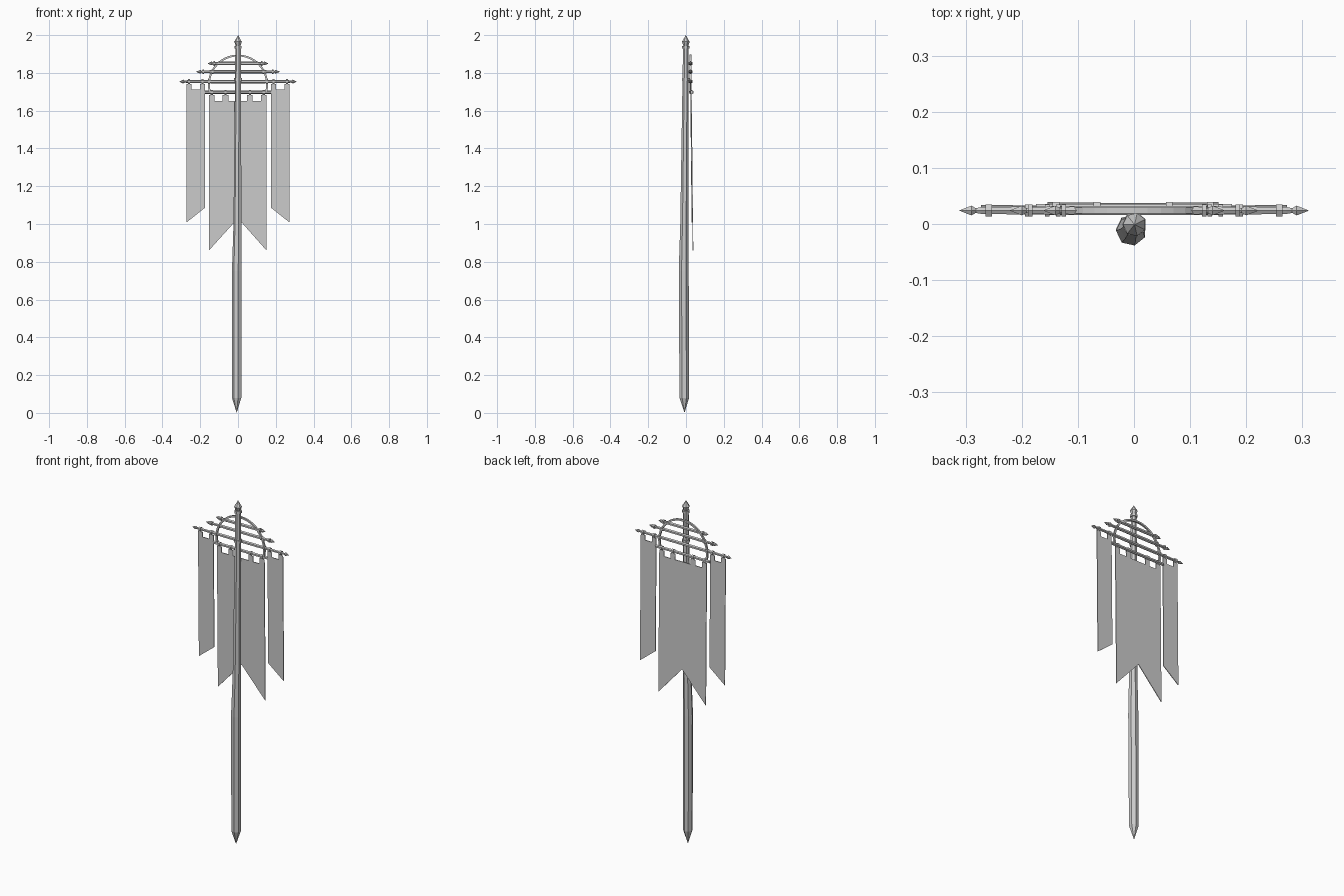
import bpy, bmesh, math
from mathutils import Vector

if "Cube" in bpy.data.objects:
    bpy.data.objects.remove(bpy.data.objects["Cube"])

grey = bpy.data.materials.new("light grey")
grey.use_nodes = True
grey.diffuse_color = (0.6, 0.6, 0.6, 1)
grey.node_tree.nodes["Principled BSDF"].inputs["Base Color"].default_value = grey.diffuse_color

BAR_Y = 0.024


def finish(name, bm):
    bmesh.ops.recalc_face_normals(bm, faces=bm.faces)
    mesh = bpy.data.meshes.new(name)
    bm.to_mesh(mesh)
    bm.free()
    mesh.materials.append(grey)
    obj = bpy.data.objects.new(name, mesh)
    bpy.context.collection.objects.link(obj)
    return obj


def lathe(name, stations, axis, sides):
    """Faceted rod: each station is (centre, radius), rings square to the axis."""
    bm = bmesh.new()
    rings = []
    for centre, radius in stations:
        ring = []
        for i in range(sides):
            a = math.tau * (i + 0.5) / sides
            u, v = radius * math.cos(a), radius * math.sin(a)
            offset = Vector((u, v, 0)) if axis == "z" else Vector((0, u, v))
            ring.append(bm.verts.new(Vector(centre) + offset))
        rings.append(ring)
    for low, high in zip(rings, rings[1:]):
        for i in range(sides):
            j = (i + 1) % sides
            bm.faces.new((low[i], low[j], high[j], high[i]))
    bm.faces.new(rings[0])
    bm.faces.new(rings[-1])
    bmesh.ops.remove_doubles(bm, verts=bm.verts, dist=0.0003)
    return finish(name, bm)


# Slightly crooked pole with a sharpened foot
lathe("pole", [((-0.007, -0.008, 0), 0.0001), ((-0.006, -0.009, 0.08), 0.026),
               ((-0.005, -0.012, 0.75), 0.027), ((-0.002, -0.009, 1.0), 0.022),
               ((0.001, -0.002, 1.76), 0.017), ((0.001, -0.001, 1.94), 0.015)], "z", 7)
for name, z, r in (("pole_ring", 1.765, 0.022), ("top_collar", 1.935, 0.02)):
    lathe(name, [((0.001, -0.001, z - 0.007), r), ((0.001, -0.001, z + 0.007), r)], "z", 7)
lathe("pole_finial", [((0.001, -0.001, 1.94), 0.012), ((0.001, -0.001, 1.965), 0.021),
                      ((0.001, -0.001, 2.0), 0.0001)], "z", 7)


# Crossbars with a spear point at each end
def crossbar(name, z, half, collars):
    profile = [(half, 0.0001), (half - 0.022, 0.010), (half - 0.03, 0.005),
               (half - 0.04, 0.007), (0.1, 0.0095)]
    ends = [((-x, BAR_Y, z), r) for x, r in profile]
    lathe(name, ends + [((x, BAR_Y, z), r) for x, r in reversed(profile)], "x", 6)
    for x in collars:
        for side in (-1, 1):
            lathe(name + "_collar", [((side * x + d, BAR_Y, z), 0.0125)
                                     for d in (-0.004, 0.004)], "x", 6)


crossbar("upper_crossbar", 1.85, 0.162, [0.125])
crossbar("middle_crossbar", 1.806, 0.222, [0.185, 0.135])
crossbar("main_crossbar", 1.754, 0.312, [0.155])
lathe("banner_bar", [((x, BAR_Y + 0.004, 1.698), 0.009) for x in (-0.175, 0.175)], "x", 6)

# Arch running through the crossbars
bm = bmesh.new()
arch_rings = []
for i in range(25):
    a = math.radians(-15 + 210 * i / 24)
    arch_rings.append([bm.verts.new((r * math.cos(a), BAR_Y + y, 1.738 + r * math.sin(a)))
                       for r, y in ((0.149, -0.005), (0.159, -0.005),
                                    (0.159, 0.005), (0.149, 0.005))])
for low, high in zip(arch_rings, arch_rings[1:]):
    for i in range(4):
        j = (i + 1) % 4
        bm.faces.new((low[i], low[j], high[j], high[i]))
bm.faces.new(arch_rings[0])
bm.faces.new(arch_rings[-1])
finish("arch", bm)


# Hanging cloth whose broad tabs narrow into loops over a bar
def banner(name, left, right, hem, top, bar_z, bar_y, tabs, width):
    shoulder, half, neck = bar_z - 0.014, width / 2, 0.006
    outline = [(left, top)]
    for x in tabs:
        outline += [(x - half, top), (x - half, shoulder), (x - neck, shoulder),
                    (x - neck, bar_z), (x + neck, bar_z), (x + neck, shoulder),
                    (x + half, shoulder), (x + half, top)]
    outline += [(right, top)] + hem
    bm = bmesh.new()
    verts = [bm.verts.new((x, bar_y + 0.009 * (bar_z - z) / 0.85, z)) for x, z in outline]
    bm.faces.new(verts)
    bmesh.ops.remove_doubles(bm, verts=bm.verts, dist=0.0005)
    cloth = finish(name, bm)
    solid = cloth.modifiers.new("thickness", "SOLIDIFY")
    solid.thickness = 0.004
    solid.offset = 0
    for x in tabs:
        lathe(name + "_loop", [((x + d, bar_y, bar_z), 0.0125)
                               for d in (-neck, neck)], "x", 6)


banner("centre_banner", -0.154, 0.151,
       [(0.151, 0.86), (0, 1.03), (-0.154, 0.86)],
       1.652, 1.698, BAR_Y + 0.004, [-0.139, -0.066, 0.063, 0.136], 0.03)
for name, side in (("right_banner", -1), ("left_banner", 1)):
    inner, outer = side * 0.174, side * 0.273
    hem = [(inner, 1.087), (outer, 1.008)]
    if side > 0:
        hem.reverse()
    banner(name, min(inner, outer), max(inner, outer), hem, 1.712, 1.754, BAR_Y,
           sorted([side * 0.188, side * 0.259]), 0.028)
